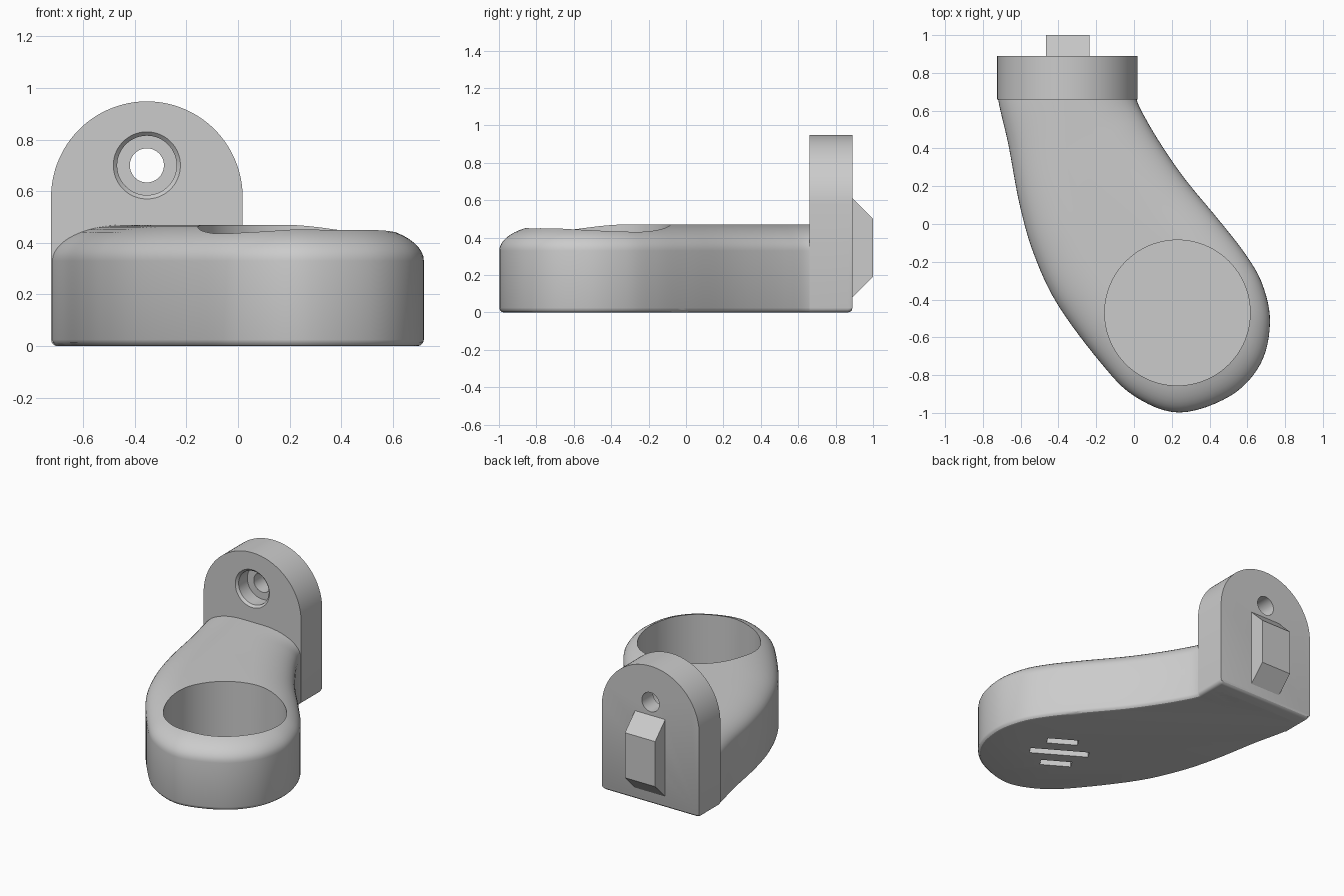
import bpy, bmesh, math
from mathutils import Vector, Matrix

if "Cube" in bpy.data.objects:
    bpy.data.objects.remove(bpy.data.objects["Cube"])

# Single plain material
grey = bpy.data.materials.new("neutral grey")
grey.use_nodes = True
colour = (0.6, 0.6, 0.6, 1)
grey.diffuse_color = colour
grey.node_tree.nodes["Principled BSDF"].inputs["Base Color"].default_value = colour


def make(name, bm):
    bmesh.ops.recalc_face_normals(bm, faces=bm.faces)
    if bm.calc_volume(signed=True) < 0:
        bmesh.ops.reverse_faces(bm, faces=bm.faces)
    mesh = bpy.data.meshes.new(name)
    bm.to_mesh(mesh)
    bm.free()
    mesh.materials.append(grey)
    obj = bpy.data.objects.new(name, mesh)
    bpy.context.collection.objects.link(obj)
    return obj


def loft(name, rings):
    """Closed solid through rings of equal point count."""
    bm = bmesh.new()
    loops = [[bm.verts.new(p) for p in ring] for ring in rings]
    n = len(loops[0])
    for a, b in zip(loops, loops[1:]):
        for i in range(n):
            j = (i + 1) % n
            bm.faces.new((a[i], a[j], b[j], b[i]))
    bm.faces.new(loops[0])
    bm.faces.new(loops[-1])
    return make(name, bm)


def box(name, size, matrix):
    bm = bmesh.new()
    bmesh.ops.create_cube(bm, size=1)
    bmesh.ops.scale(bm, vec=size, verts=bm.verts)
    bm.transform(matrix)
    return make(name, bm)


def tube(name, r1, r2, depth, matrix):
    bm = bmesh.new()
    bmesh.ops.create_cone(bm, cap_ends=True, segments=96, radius1=r1,
                          radius2=r2, depth=depth, matrix=matrix)
    return make(name, bm)


def cut(target, cutter):
    mod = target.modifiers.new("cut", 'BOOLEAN')
    mod.operation, mod.solver, mod.object = 'DIFFERENCE', 'EXACT', cutter
    bpy.context.view_layer.objects.active = target
    bpy.ops.object.modifier_apply(modifier=mod.name)
    bpy.data.objects.remove(cutter)


def smooth(obj):
    bpy.ops.object.select_all(action='DESELECT')
    obj.select_set(True)
    bpy.context.view_layer.objects.active = obj
    bpy.ops.object.shade_smooth_by_angle(angle=math.radians(30))


def spline(points, steps):
    """Catmull-Rom samples through the points."""
    p = [Vector(q) for q in points]
    p = [p[0] * 2 - p[1]] + p + [p[-1] * 2 - p[-2]]
    out = []
    for a, b, c, d in zip(p, p[1:], p[2:], p[3:]):
        for k in range(steps):
            t = k / steps
            out.append(0.5 * (2 * b + (c - a) * t + (2 * a - 5 * b + 4 * c - d) * t**2
                              + (3 * b - a - 3 * c + d) * t**3))
    return out + [p[-2]]


# Curved arm: plan outline from the plate's left side round the tip and back
outline = spline([(0.01, 0.8), (0.013, 0.665), (0.066, 0.55), (0.16, 0.395),
                  (0.28, 0.225), (0.45, 0.02), (0.59, -0.16), (0.68, -0.32),
                  (0.72, -0.52), (0.67, -0.74), (0.51, -0.91), (0.24, -0.998),
                  (0, -0.91), (-0.18, -0.73), (-0.405, -0.425), (-0.53, -0.16),
                  (-0.605, 0.1), (-0.665, 0.42), (-0.72, 0.665), (-0.72, 0.8)], 6)


def inset(dist, z):
    ring = []
    for i, p in enumerate(outline):
        t = outline[min(i + 1, len(outline) - 1)] - outline[max(i - 1, 0)]
        n = Vector((t.y, -t.x)).normalized()
        ring.append((p.x + n.x * dist, p.y + n.y * dist, z))
    return ring


quarter = [math.pi / 2 * i / 12 for i in range(13)]
rings = [inset(0.025 * (1 - math.sin(a)), 0.025 * (1 - math.cos(a))) for a in quarter[::4]]
rings += [inset(0.28 * (1 - math.cos(a)), 0.33 + 0.14 * math.sin(a)) for a in quarter]
arm = loft("curved_arm", rings)

# Round cup pocket and three underside slots
cup = Vector((0.23, -0.47, 0))
cut(arm, tube("cup_cutter", 0.385, 0.385, 0.6, Matrix.Translation(cup + Vector((0, 0, 0.38)))))
turn = Matrix.Translation(cup) @ Matrix.Rotation(math.radians(-31), 4, 'Z')
for row, length in ((-1, 0.2), (0, 0.38), (1, 0.2)):
    cut(arm, box("slot_cutter", (length, 0.06, 0.1),
                 turn @ Matrix.Translation((0, row * 0.14, 0))))
smooth(arm)

# Upright mounting plate with an arched top and rounded bottom edge
cx, half, arch = -0.353, 0.371, 0.577


def arch_ring(y, lift):
    r = 0.025
    pts = [(cx + half * math.cos(a), y, arch + half * math.sin(a))
           for a in [math.pi * i / 64 for i in range(65)]]
    for side in (-1, 1):
        corner = [(cx + side * (half - r + r * math.cos(a)), y,
                   lift + (r - lift) * (1 - math.sin(a))) for a in quarter[::3]]
        pts += corner if side < 0 else corner[::-1]
    return pts


back = [arch_ring(0.865 + 0.025 * math.sin(a), 0.024 * (1 - math.cos(a)))
        for a in quarter[::4]]
plate = loft("mounting_plate", [arch_ring(0.66, 0)] + back)

# Screw hole with a chamfered counterbore
along_y = Matrix.Rotation(-math.pi / 2, 4, 'X')
for name, r1, r2, depth, y in (("chamfer_cutter", 0.145, 0.115, 0.03, 0.66),
                               ("bore_cutter", 0.115, 0.115, 0.14, 0.7),
                               ("hole_cutter", 0.066, 0.066, 0.6, 0.8)):
    cut(plate, tube(name, r1, r2, depth, Matrix.Translation((cx, y, 0.7)) @ along_y))
smooth(plate)

# Tapered locating lug on the back
x0, x1 = -0.465, -0.235
loft("back_lug", [[(x, 0.87, 0.06), (x, 1.0, 0.19), (x, 1.0, 0.5), (x, 0.87, 0.63)]
                  for x in (x0, x1)])
